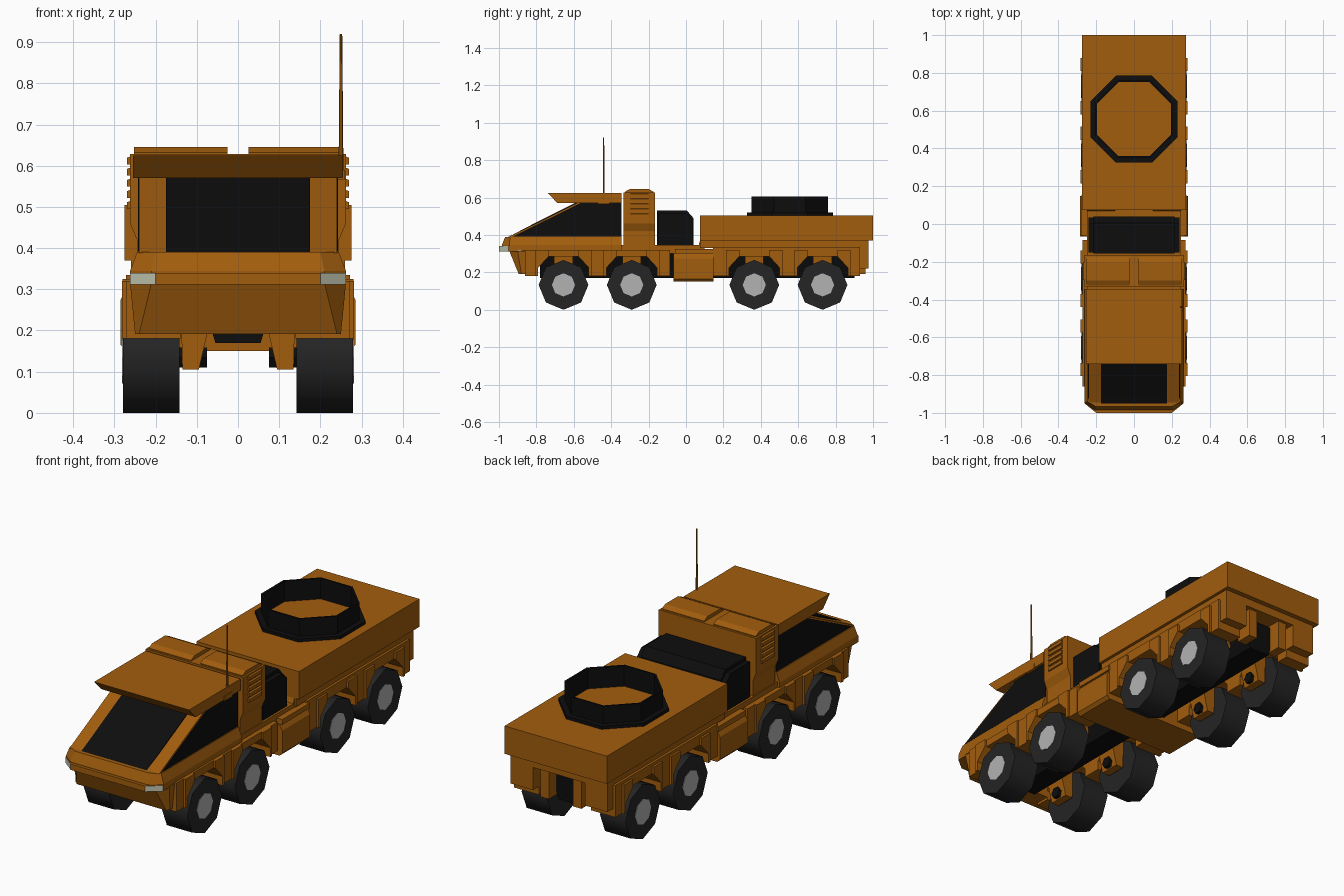
import bpy, bmesh, math
from mathutils import Vector

if "Cube" in bpy.data.objects:
    bpy.data.objects.remove(bpy.data.objects["Cube"])


def material(name, r, g, b):
    m = bpy.data.materials.new(name)
    m.diffuse_color = (r, g, b, 1)
    m.use_nodes = True
    m.node_tree.nodes["Principled BSDF"].inputs["Base Color"].default_value = m.diffuse_color
    return m


ORANGE = material("orange_paint", 0.36, 0.11, 0.004)
BLACK = material("black_trim", 0.004, 0.004, 0.004)
RUBBER = material("rubber", 0.018, 0.018, 0.018)
HUB = material("hub_grey", 0.45, 0.45, 0.45)
LAMP = material("lamp_glass", 0.55, 0.58, 0.45)


def loft(name, rings, mat):
    """Closed solid through equal-length rings of 3D points."""
    bm = bmesh.new()
    rows = [[bm.verts.new(p) for p in r] for r in rings]
    n = len(rows[0])
    for a, b in zip(rows, rows[1:]):
        for i in range(n):
            bm.faces.new((a[i], a[(i + 1) % n], b[(i + 1) % n], b[i]))
    bm.faces.new(rows[0])
    bm.faces.new(rows[-1])
    bmesh.ops.recalc_face_normals(bm, faces=bm.faces)
    me = bpy.data.meshes.new(name)
    bm.to_mesh(me)
    bm.free()
    ob = bpy.data.objects.new(name, me)
    me.materials.append(mat)
    bpy.context.collection.objects.link(ob)
    return ob


def mirror(ob):
    m = ob.modifiers.new("mirror", 'MIRROR')
    m.use_mirror_merge = False
    return ob


def side(name, yz, x0, x1, mat=ORANGE):
    """Side profile (y, z) extruded across x."""
    return loft(name, [[(x, y, z) for y, z in yz] for x in (x0, x1)], mat)


def front(name, xz, y0, y1, mat=ORANGE):
    """Front profile (x, z) extruded along y."""
    return loft(name, [[(x, y, z) for x, z in xz] for y in (y0, y1)], mat)


def box(name, x0, x1, y0, y1, z0, z1, mat=ORANGE):
    return side(name, [(y0, z0), (y1, z0), (y1, z1), (y0, z1)], x0, x1, mat)


def ngon(cx, cy, r, n, turn=0.0):
    return [(cx + r * math.cos(turn + 2 * math.pi * i / n),
             cy + r * math.sin(turn + 2 * math.pi * i / n)) for i in range(n)]


def plan(a, yf, b, yc, yb, z):
    """Cab plan with chamfered front corners."""
    return [(-a, yf, z), (a, yf, z), (b, yc, z), (b, yb, z), (-b, yb, z), (-b, yc, z)]


# Wheels, stub axles and suspension brackets
WHEELS = (-0.655, -0.29, 0.365, 0.73)
for i, y in enumerate(WHEELS, 1):
    tyre = mirror(side(f"tyre_{i}", ngon(y, 0.133, 0.133, 8), 0.142, 0.279, RUBBER))
    for p in tyre.data.polygons:
        p.use_smooth = len(p.vertices) == 4
    tyre.data.set_sharp_from_angle(angle=math.radians(60))
    mirror(side(f"hub_{i}", ngon(y, 0.133, 0.062, 8), 0.27, 0.281, HUB))
    mirror(side(f"stub_axle_{i}", ngon(y, 0.135, 0.028, 6), 0.075, 0.15, BLACK))
    mirror(front(f"axle_bracket_{i}", [(0.07, 0.31), (0.075, 0.19), (0.095, 0.105),
                                       (0.135, 0.105), (0.14, 0.31)], y - 0.05, y + 0.05))


# Skirts with angular wheel arches
def skirt(name, y0, y1, wheels, top):
    pts = [(y0, top), (y0, 0.18)]
    for w in wheels:
        pts += [(w + dy, z) for dy, z in ((-0.135, 0.18), (-0.135, 0.225), (-0.08, 0.285),
                                          (0.08, 0.285), (0.135, 0.225), (0.135, 0.18))]
    mirror(side(name, pts + [(y1, 0.18), (y1, top)], 0.14, 0.272))


skirt("front_skirt", -0.86, -0.085, WHEELS[:2], 0.32)
skirt("rear_skirt", 0.145, 0.93, WHEELS[2:], 0.335)
for i, w in enumerate(WHEELS, 1):
    for s in (-1, 1):
        mirror(side(f"arch_lip_{i}_{s}", [(w + s * 0.08, 0.32), (w + s * 0.08, 0.285),
                                          (w + s * 0.135, 0.225), (w + s * 0.135, 0.18),
                                          (w + s * 0.15, 0.18), (w + s * 0.15, 0.32)], 0.27, 0.282))

# Black chassis spine, floors and centre joint
for name, y0, y1 in (("front_spine", -0.78, -0.06), ("rear_spine", 0.14, 0.9)):
    front(name, [(-0.1, 0.32), (-0.055, 0.17), (0.055, 0.17), (0.1, 0.32)], y0, y1, BLACK)
box("front_floor", -0.25, 0.25, -0.88, 0.1, 0.3, 0.345)
front("centre_joint", [(-0.27, 0.15), (0.27, 0.15), (0.285, 0.165), (0.285, 0.275), (0.27, 0.3),
                       (-0.27, 0.3), (-0.285, 0.275), (-0.285, 0.165)], -0.067, 0.147)
mirror(box("joint_cover", 0.2, 0.28, -0.06, 0.15, 0.3, 0.325))
mirror(side("joint_step", [(0.06, 0.32), (0.1, 0.32), (0.1, 0.37), (0.075, 0.37)], 0.1, 0.25))

# Cab hull: nose, bumper with corner lamps, shoulder
loft("nose", [plan(0.24, -0.895, 0.25, -0.88, -0.79, 0.192),
              plan(0.21, -0.945, 0.262, -0.90, -0.79, 0.315)], ORANGE)
bumper = loft("bumper", [plan(0.2, -1.0, 0.262, -0.95, -0.9, 0.312),
                         plan(0.2, -1.0, 0.262, -0.95, -0.9, 0.34)], ORANGE)
bumper.data.materials.append(LAMP)
for p in bumper.data.polygons:
    if p.normal.y < -0.2 and abs(p.normal.x) > 0.2:
        p.material_index = 1
loft("shoulder", [plan(0.21, -0.985, 0.262, -0.945, -0.345, 0.318),
                  plan(0.21, -0.985, 0.262, -0.945, -0.345, 0.345),
                  plan(0.2, -0.967, 0.245, -0.94, -0.345, 0.39)], ORANGE)

# Cab top with glass and overhanging roof
side("cab", [(-0.95, 0.388), (-0.575, 0.575), (-0.345, 0.575), (-0.345, 0.388)], -0.24, 0.24)
side("windshield", [(-0.945, 0.395), (-0.951, 0.391), (-0.591, 0.572), (-0.56, 0.572)],
     -0.175, 0.175, BLACK)
mirror(side("side_window", [(-0.925, 0.392), (-0.565, 0.57), (-0.348, 0.57), (-0.348, 0.392)],
            0.23, 0.243, BLACK))
side("roof", [(-0.74, 0.625), (-0.345, 0.625), (-0.345, 0.57), (-0.687, 0.57)], -0.255, 0.255)

# Antenna
loft("antenna", [[(x, y, z) for x, y in ngon(0.25, -0.44, r, 6)]
                 for z, r in ((0.58, 0.006), (0.7, 0.005), (0.92, 0.003))], ORANGE)
box("antenna_mount", 0.24, 0.258, -0.47, -0.41, 0.565, 0.59)

# Engine tower with split cap and side louvres
front("engine_tower", [(-0.245, 0.34), (0.245, 0.34), (0.245, 0.42), (0.262, 0.46), (0.262, 0.628),
                       (-0.262, 0.628), (-0.262, 0.46), (-0.245, 0.42)], -0.334, -0.165)
mirror(side("tower_cap", [(-0.325, 0.62), (-0.325, 0.632), (-0.3, 0.645), (-0.2, 0.645),
                          (-0.175, 0.632), (-0.175, 0.62)], 0.025, 0.252))
for k in range(5):
    z = 0.495 + k * 0.027
    mirror(front(f"louvre_{k + 1}", [(0.25, z), (0.27, z), (0.27, z + 0.016), (0.25, z + 0.024)],
                 -0.297, -0.2))

# Black power unit behind the tower
side("power_unit", [(-0.155, 0.34), (0.04, 0.34), (0.04, 0.49), (0.005, 0.53), (-0.155, 0.53)],
     -0.215, 0.215, BLACK)
mirror(side("power_unit_cheek", [(-0.15, 0.345), (0.035, 0.345), (0.035, 0.48), (0.0, 0.515),
                                 (-0.15, 0.515)], 0.2, 0.24, BLACK))

# Rear bed, sub frame and tail blocks
box("rear_bed", -0.275, 0.275, 0.075, 1.0, 0.37, 0.505)
box("bed_frame", -0.26, 0.26, 0.075, 0.975, 0.33, 0.375)
mirror(box("tail_outer_block", 0.14, 0.26, 0.92, 0.975, 0.22, 0.34))
mirror(box("tail_inner_block", 0.065, 0.11, 0.88, 0.96, 0.19, 0.34))


# Octagonal turret ring on the bed
def ring(name, r_in, r_out, r_top, z0, z1):
    bm = bmesh.new()
    k = math.cos(math.pi / 8)
    rows = [[bm.verts.new((x, y, z)) for x, y in ngon(0, 0.555, r / k, 8, math.pi / 8)]
            for r, z in ((r_in, z0), (r_out, z0), (r_top, z1), (r_in, z1))]
    for a, b in zip(rows, rows[1:] + rows[:1]):
        for i in range(8):
            bm.faces.new((a[i], a[(i + 1) % 8], b[(i + 1) % 8], b[i]))
    bmesh.ops.recalc_face_normals(bm, faces=bm.faces)
    me = bpy.data.meshes.new(name)
    bm.to_mesh(me)
    bm.free()
    me.materials.append(BLACK)
    bpy.context.collection.objects.link(bpy.data.objects.new(name, me))


ring("ring_flange", 0.198, 0.23, 0.23, 0.5, 0.52)
ring("ring_wall", 0.196, 0.205, 0.205, 0.5, 0.605)
